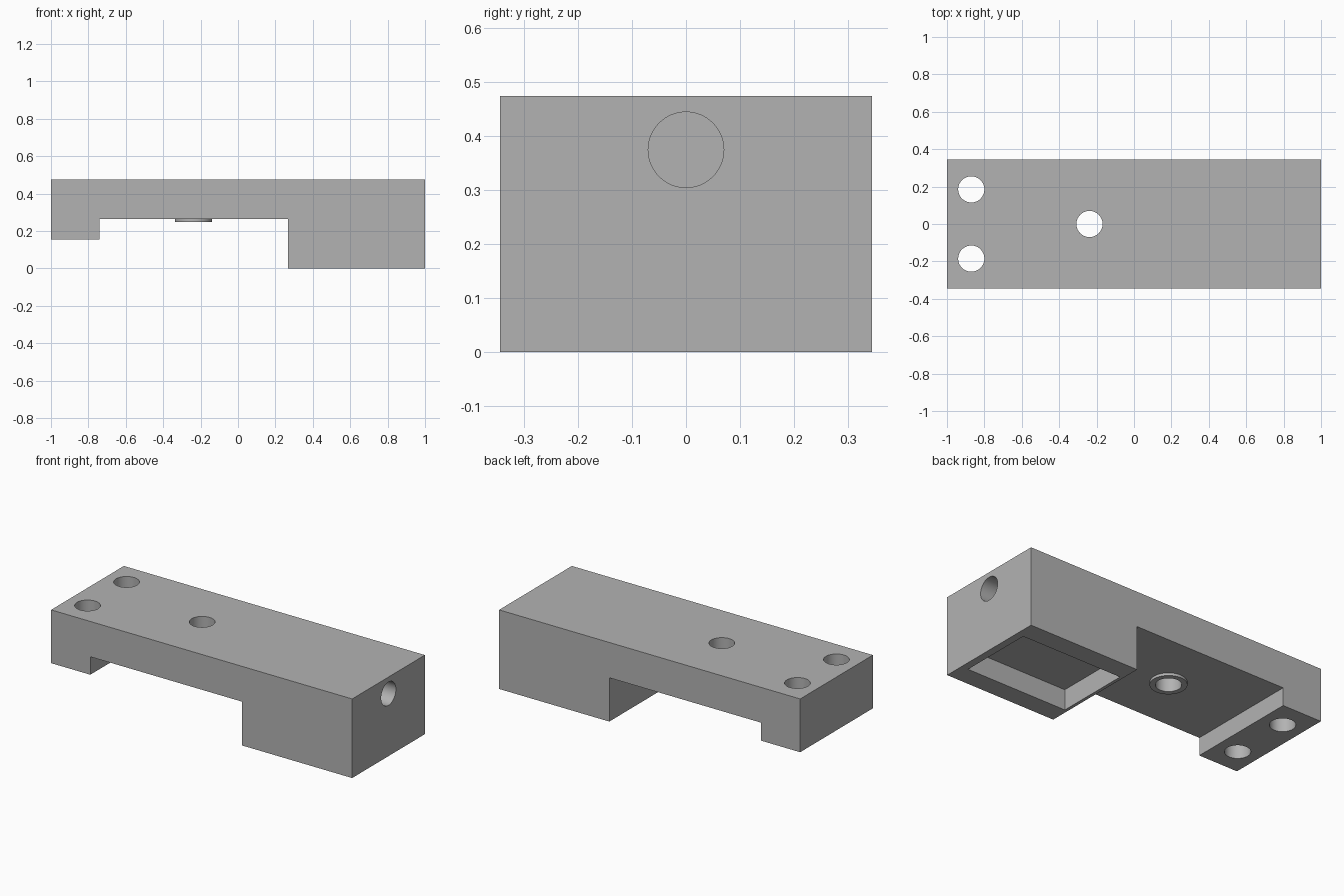
import bpy, bmesh, math
from mathutils import Matrix, Vector

cube = bpy.data.objects.get("Cube")
if cube:
    bpy.data.objects.remove(cube, do_unlink=True)

grey = bpy.data.materials.new("plain_grey")
grey.use_nodes = True
grey.diffuse_color = (0.45, 0.45, 0.45, 1)
grey.node_tree.nodes["Principled BSDF"].inputs["Base Color"].default_value = grey.diffuse_color

HALF_WIDTH = 0.345
HOLE = 0.07


def add_object(name, bm):
    bmesh.ops.recalc_face_normals(bm, faces=bm.faces)
    mesh = bpy.data.meshes.new(name)
    bm.to_mesh(mesh)
    bm.free()
    mesh.materials.append(grey)
    obj = bpy.data.objects.new(name, mesh)
    bpy.context.collection.objects.link(obj)
    return obj


def cylinder(name, start, end, radius):
    start, end = Vector(start), Vector(end)
    axis = end - start
    bm = bmesh.new()
    turn = axis.to_track_quat("Z", "Y").to_matrix().to_4x4()
    bmesh.ops.create_cone(bm, cap_ends=True, segments=64, radius1=radius, radius2=radius,
                          depth=axis.length,
                          matrix=Matrix.Translation((start + end) / 2) @ turn)
    return add_object(name, bm)


def box(name, low, high):
    low, high = Vector(low), Vector(high)
    bm = bmesh.new()
    bmesh.ops.create_cube(bm, size=1, matrix=Matrix.Translation((low + high) / 2)
                          @ Matrix.Diagonal((*(high - low), 1)))
    return add_object(name, bm)


def combine(body, tool, operation):
    mod = body.modifiers.new(tool.name, "BOOLEAN")
    mod.object, mod.operation, mod.solver = tool, operation, "EXACT"
    bpy.context.view_layer.objects.active = body
    bpy.ops.object.modifier_apply(modifier=mod.name)
    bpy.data.objects.remove(tool, do_unlink=True)


# Stepped bracket body: side profile extruded across the width
profile = [(-1, 0.155), (-0.74, 0.155), (-0.74, 0.263), (0.268, 0.263),
           (0.268, 0), (1, 0), (1, 0.475), (-1, 0.475)]
bm = bmesh.new()
face = bm.faces.new([bm.verts.new((x, -HALF_WIDTH, z)) for x, z in profile])
side = bmesh.ops.extrude_face_region(bm, geom=[face])
bmesh.ops.translate(bm, vec=(0, 2 * HALF_WIDTH, 0),
                    verts=[v for v in side["geom"] if isinstance(v, bmesh.types.BMVert)])
body = add_object("bracket_body", bm)

# Raised collar under the deck
bore_x = -0.238
combine(body, cylinder("collar", (bore_x, 0, 0.247), (bore_x, 0, 0.35), 0.1), "UNION")

# Through holes: centre bore and the mounting pair
for x, y in [(bore_x, 0), (-0.87, -0.185), (-0.87, 0.185)]:
    combine(body, cylinder("through_hole", (x, y, -0.1), (x, y, 0.6), HOLE), "DIFFERENCE")

# Blind hole in the end face
combine(body, cylinder("end_hole", (0.6, 0, 0.375), (1.1, 0, 0.375), HOLE), "DIFFERENCE")

# Rectangular pocket in the underside of the deep block
combine(body, box("pocket", (0.287, -0.227, -0.1), (0.955, 0.227, 0.123)), "DIFFERENCE")

# Smooth the round walls, keep the block edges crisp
bpy.ops.object.select_all(action="DESELECT")
body.select_set(True)
bpy.context.view_layer.objects.active = body
bpy.ops.object.shade_smooth_by_angle(angle=math.radians(30))
